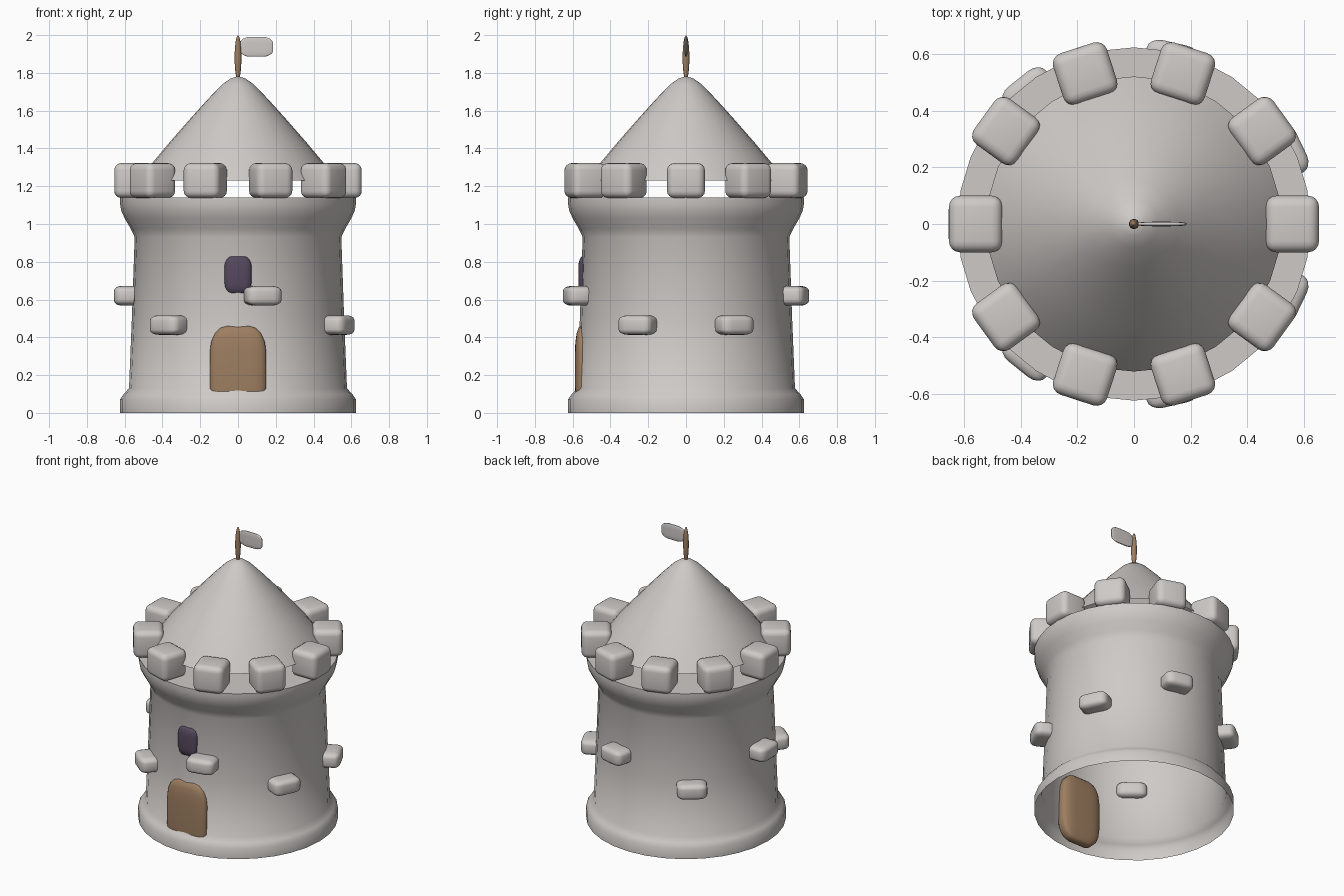
import bpy, bmesh, math
from mathutils import Matrix, Vector

old = bpy.data.objects.get("Cube")
if old:
    bpy.data.objects.remove(old, do_unlink=True)


def material(name, rgb):
    m = bpy.data.materials.new(name)
    m.use_nodes = True
    m.diffuse_color = (*rgb, 1)
    m.node_tree.nodes["Principled BSDF"].inputs["Base Color"].default_value = (*rgb, 1)
    return m


STONE = material("pale stone", (0.62, 0.59, 0.57))
WOOD = material("brown wood", (0.34, 0.21, 0.12))
GLASS = material("dark violet", (0.09, 0.065, 0.11))


def finish(bm, name, mat, angle=50):
    bmesh.ops.recalc_face_normals(bm, faces=bm.faces)
    mesh = bpy.data.meshes.new(name)
    bm.to_mesh(mesh)
    bm.free()
    mesh.materials.append(mat)
    obj = bpy.data.objects.new(name, mesh)
    bpy.context.collection.objects.link(obj)
    bpy.ops.object.select_all(action='DESELECT')
    obj.select_set(True)
    bpy.context.view_layer.objects.active = obj
    bpy.ops.object.shade_smooth_by_angle(angle=math.radians(angle))
    return obj


def lathe(name, profile, mat, sides=32):
    """Spin a (radius, height) profile about z; a zero radius closes it."""
    bm = bmesh.new()
    verts = [bm.verts.new((r, 0, z)) for r, z in profile]
    edges = [bm.edges.new(pair) for pair in zip(verts, verts[1:])]
    bmesh.ops.spin(bm, geom=verts + edges, cent=(0, 0, 0), axis=(0, 0, 1),
                   angle=math.tau, steps=sides, use_duplicate=False)
    bmesh.ops.remove_doubles(bm, verts=bm.verts, dist=0.0005)
    return finish(bm, name, mat)


def rounded_block(name, centre, size, mat, rounding=0.28, turn=0):
    """A rounded unit cube stretched to size and turned about z."""
    bm = bmesh.new()
    bmesh.ops.create_cube(bm, size=1)
    bmesh.ops.bevel(bm, geom=bm.edges[:], offset=rounding, segments=4,
                    profile=0.5, affect='EDGES')
    place = (Matrix.Translation(centre) @ Matrix.Rotation(turn, 4, 'Z')
             @ Matrix.Diagonal((*size, 1)))
    bm.transform(place)
    return finish(bm, name, mat, 60)


def around(radius, angle, z):
    return Vector((radius * math.cos(angle), radius * math.sin(angle), z))


# Hollow tower with a flared foot and rim, open underneath
lathe("tower_wall", [(0.625, 0), (0.625, 0.07), (0.605, 0.1), (0.577, 0.13),
                     (0.562, 0.5), (0.547, 0.93), (0.568, 0.975), (0.6, 1.03),
                     (0.618, 1.07), (0.625, 1.11), (0.625, 1.14), (0, 1.14)], STONE)

# Conical roof, slightly bulged and softened at the tip
lathe("roof", [(0.522, 1.23), (0.448, 1.33), (0.36, 1.435), (0.253, 1.557),
               (0.16, 1.66), (0.085, 1.738), (0.04, 1.77), (0, 1.783)], STONE)

# Ring of battlement blocks
for i in range(10):
    a = math.tau * i / 10
    rounded_block(f"battlement_{i + 1}", around(0.56, a, 1.23),
                  (0.19, 0.2, 0.185), STONE, 0.2, a)

# Protruding wall stones at alternating heights
for i in range(7):
    a = math.tau * (i + 0.5) / 7
    rounded_block(f"wall_stone_{i + 1}", around(0.587, a, 0.62 if i % 2 else 0.465),
                  (0.14, 0.19, 0.103), STONE, 0.27, a)

# Door and window set into the front wall
rounded_block("door", (0, -0.538, 0.23), (0.298, 0.1, 0.46), WOOD, 0.3)
rounded_block("window", (0, -0.53, 0.73), (0.145, 0.08, 0.2), GLASS, 0.3)

# Flagpole and flag
bm = bmesh.new()
bmesh.ops.create_uvsphere(bm, u_segments=16, v_segments=12, radius=1)
bm.transform(Matrix.Translation((0, 0, 1.88)) @ Matrix.Diagonal((0.018, 0.018, 0.12, 1)))
finish(bm, "flagpole", WOOD, 80)
rounded_block("flag", (0.098, 0, 1.938), (0.176, 0.016, 0.105), STONE, 0.32)
